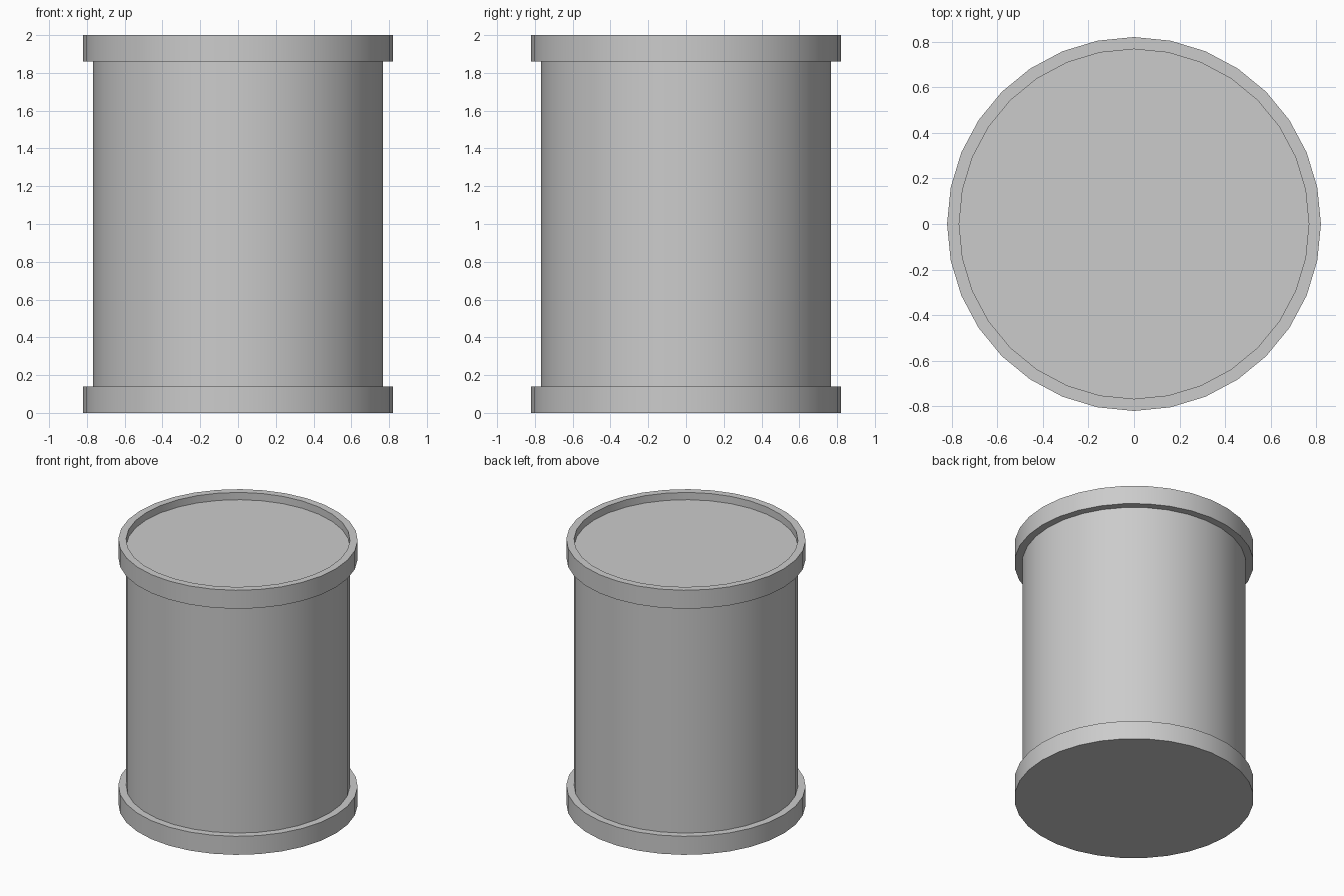
import bpy
import bmesh
import math

if "Cube" in bpy.data.objects:
    bpy.data.objects.remove(bpy.data.objects["Cube"])

SIDES = 32
BODY_R, RIM_R = 0.767, 0.82
HEIGHT, RIM_H, RECESS = 2.0, 0.14, 0.055


def lathe(name, profile):
    """Revolve an (r, z) profile around z and cap both open ends."""
    bm = bmesh.new()
    rings = []
    for r, z in profile:
        rings.append([bm.verts.new((r * math.cos(2 * math.pi * i / SIDES),
                                    r * math.sin(2 * math.pi * i / SIDES), z))
                      for i in range(SIDES)])
    for low, high in zip(rings, rings[1:]):
        for i in range(SIDES):
            j = (i + 1) % SIDES
            bm.faces.new((low[i], low[j], high[j], high[i]))
    bm.faces.new(rings[0][::-1])
    bm.faces.new(rings[-1])
    mesh = bpy.data.meshes.new(name)
    bm.to_mesh(mesh)
    bm.free()
    obj = bpy.data.objects.new(name, mesh)
    bpy.context.collection.objects.link(obj)
    bpy.context.view_layer.objects.active = obj
    obj.select_set(True)
    bpy.ops.object.shade_smooth_by_angle(angle=math.radians(30))
    obj.select_set(False)
    return obj


# Drum: flat base rim, straight wall, top rim and recessed lid
lathe("drum", [
    (RIM_R, 0), (RIM_R, RIM_H),
    (BODY_R, RIM_H), (BODY_R, HEIGHT - RIM_H),
    (RIM_R, HEIGHT - RIM_H), (RIM_R, HEIGHT),
    (BODY_R, HEIGHT), (BODY_R, HEIGHT - RECESS),
])
